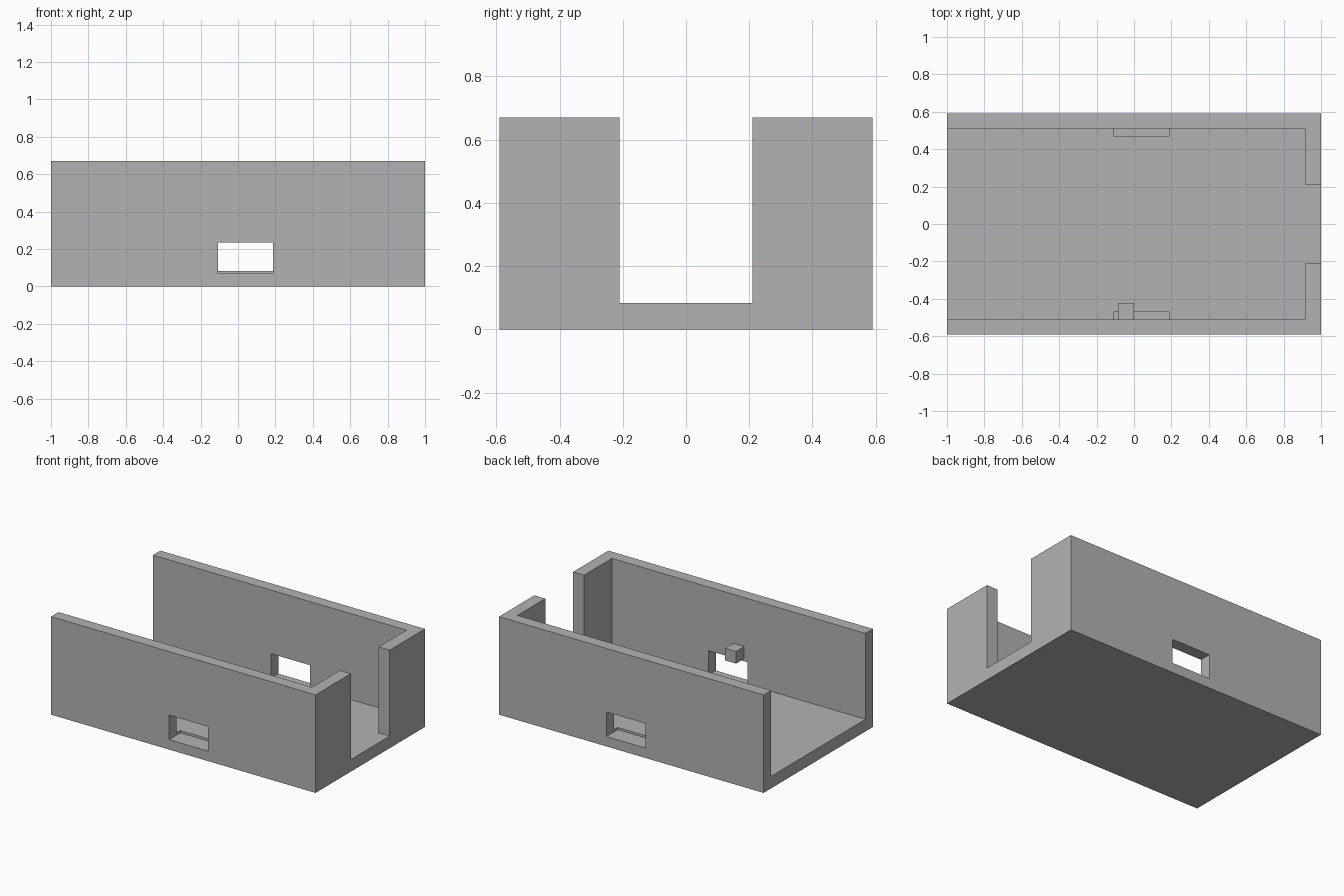
import bpy
from mathutils import Vector

if "Cube" in bpy.data.objects:
    bpy.data.objects.remove(bpy.data.objects["Cube"], do_unlink=True)

grey = bpy.data.materials.new("plain_grey")
grey.use_nodes = True
colour = (0.45, 0.45, 0.45, 1)
grey.diffuse_color = colour
grey.node_tree.nodes["Principled BSDF"].inputs["Base Color"].default_value = colour


def box(name, low, high):
    """Axis-aligned box between two corners."""
    low, high = Vector(low), Vector(high)
    bpy.ops.mesh.primitive_cube_add(size=1, location=(low + high) / 2)
    ob = bpy.context.object
    ob.name = name
    ob.scale = high - low
    bpy.ops.object.transform_apply(location=True, rotation=False, scale=True)
    ob.data.materials.append(grey)
    return ob


def cut(target, low, high):
    """Subtract a box from the target, then discard the cutter."""
    cutter = box("cutter", low, high)
    cutter.hide_render = True
    mod = target.modifiers.new("cut", "BOOLEAN")
    mod.operation = "DIFFERENCE"
    mod.solver = "EXACT"
    mod.object = cutter
    bpy.context.view_layer.objects.active = target
    bpy.ops.object.modifier_apply(modifier=mod.name)
    bpy.data.objects.remove(cutter, do_unlink=True)


HALF_W, HEIGHT, FLOOR = 0.59, 0.67, 0.083
INNER_W, INNER_END = 0.51, 0.917

# Tray body, open at the top and at the right end
tray = box("tray", (-1, -HALF_W, 0), (1, HALF_W, HEIGHT))
cut(tray, (-1.2, -INNER_W, FLOOR), (INNER_END, INNER_W, 1))

# Tall slot in the left end wall
cut(tray, (0.8, -0.21, FLOOR), (1.2, 0.21, 1))

# Side windows, each dipping slightly into the floor
for side in (-1, 1):
    y = sorted((side * 0.468, side * 0.8))
    cut(tray, (-0.108, y[0], 0.068), (0.188, y[1], 0.235))

# Small peg inside the front wall, above the window
box("wall_peg", (-0.083, -INNER_W - 0.02, 0.252), (0, -0.422, 0.335))
